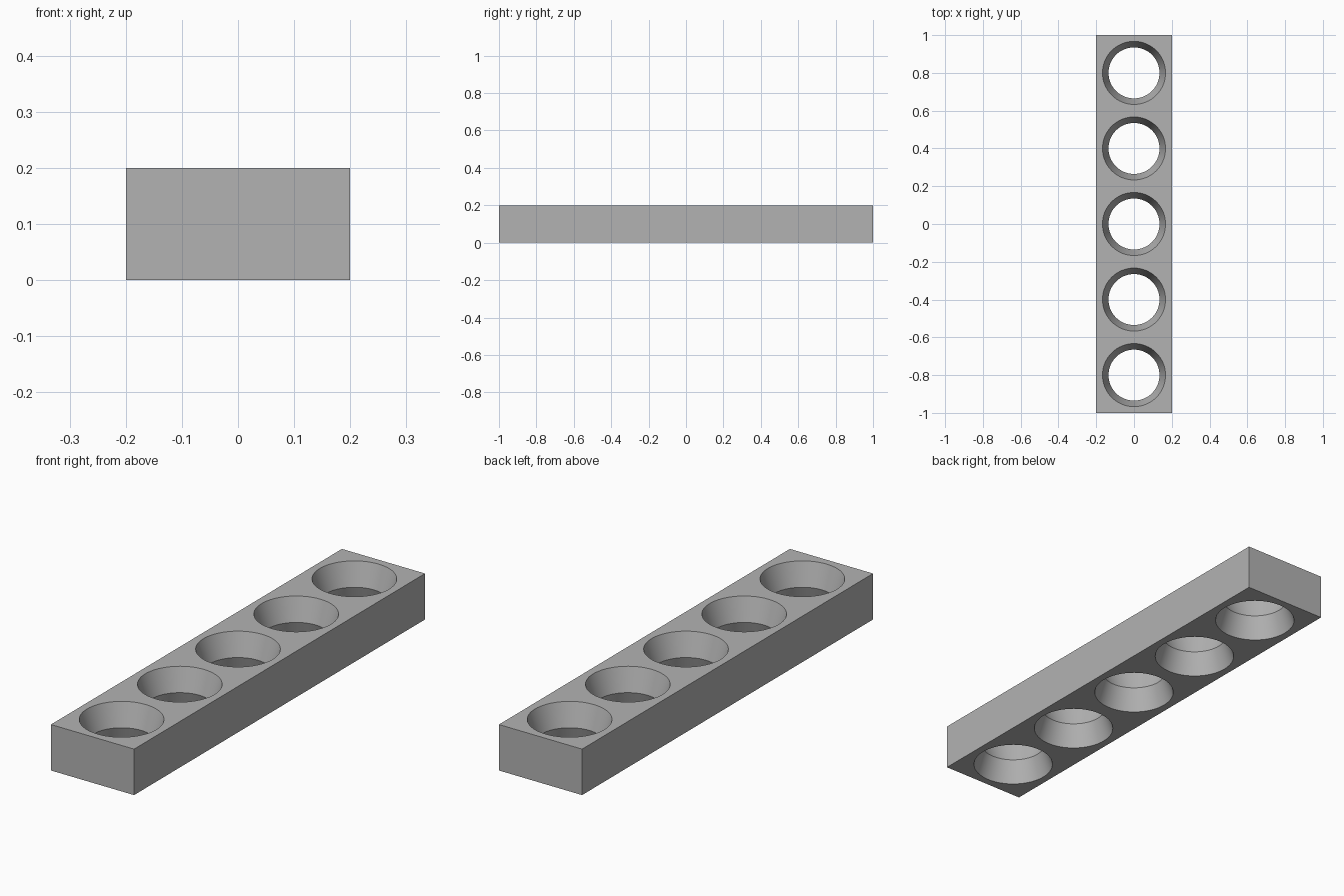
import bpy, bmesh, math

LENGTH, WIDTH, HEIGHT = 2.0, 0.4, 0.2
RIM, WAIST, SEGMENTS = 0.167, 0.135, 64
HOLES = 5

cube = bpy.data.objects.get("Cube")
if cube:
    bpy.data.objects.remove(cube, do_unlink=True)

# Plain grey material
grey = bpy.data.materials.new("light_grey")
grey.use_nodes = True
colour = (0.45, 0.45, 0.45, 1)
grey.diffuse_color = colour
grey.node_tree.nodes["Principled BSDF"].inputs["Base Color"].default_value = colour


def make_object(name, bm):
    bmesh.ops.recalc_face_normals(bm, faces=bm.faces)
    mesh = bpy.data.meshes.new(name)
    bm.to_mesh(mesh)
    bm.free()
    mesh.materials.append(grey)
    obj = bpy.data.objects.new(name, mesh)
    bpy.context.collection.objects.link(obj)
    return obj


def add_hourglass(bm, y):
    """Closed solid, wide at both ends and narrow at mid height."""
    slope = (RIM - WAIST) / (HEIGHT / 2)
    over = 0.02
    profile = [(RIM + slope * over, -over), (WAIST, HEIGHT / 2),
               (RIM + slope * over, HEIGHT + over)]
    rings = []
    for radius, z in profile:
        angles = [math.tau * i / SEGMENTS for i in range(SEGMENTS)]
        rings.append([bm.verts.new((radius * math.cos(a), y + radius * math.sin(a), z))
                      for a in angles])
    for low, high in zip(rings, rings[1:]):
        for i in range(SEGMENTS):
            j = (i + 1) % SEGMENTS
            bm.faces.new((low[i], low[j], high[j], high[i]))
    bm.faces.new(rings[0][::-1])
    bm.faces.new(rings[-1])


# Rectangular bar
bm = bmesh.new()
bmesh.ops.create_cube(bm, size=1)
for v in bm.verts:
    v.co = (v.co.x * WIDTH, v.co.y * LENGTH, (v.co.z + 0.5) * HEIGHT)
bar = make_object("holder_bar", bm)

# Row of double-flared holes
bm = bmesh.new()
pitch = LENGTH / HOLES
for i in range(HOLES):
    add_hourglass(bm, (i - (HOLES - 1) / 2) * pitch)
cutter = make_object("hole_cutter", bm)
cutter.hide_render = True
cutter.hide_viewport = False
cutter.display_type = 'WIRE'

cut = bar.modifiers.new("holes", 'BOOLEAN')
cut.operation = 'DIFFERENCE'
cut.solver = 'EXACT'
cut.object = cutter

# Apply the cut, then smooth the hole walls
bpy.ops.object.select_all(action='DESELECT')
bar.select_set(True)
bpy.context.view_layer.objects.active = bar
bpy.ops.object.modifier_apply(modifier=cut.name)
bpy.data.objects.remove(cutter, do_unlink=True)
bpy.ops.object.shade_smooth_by_angle(angle=math.radians(25))
